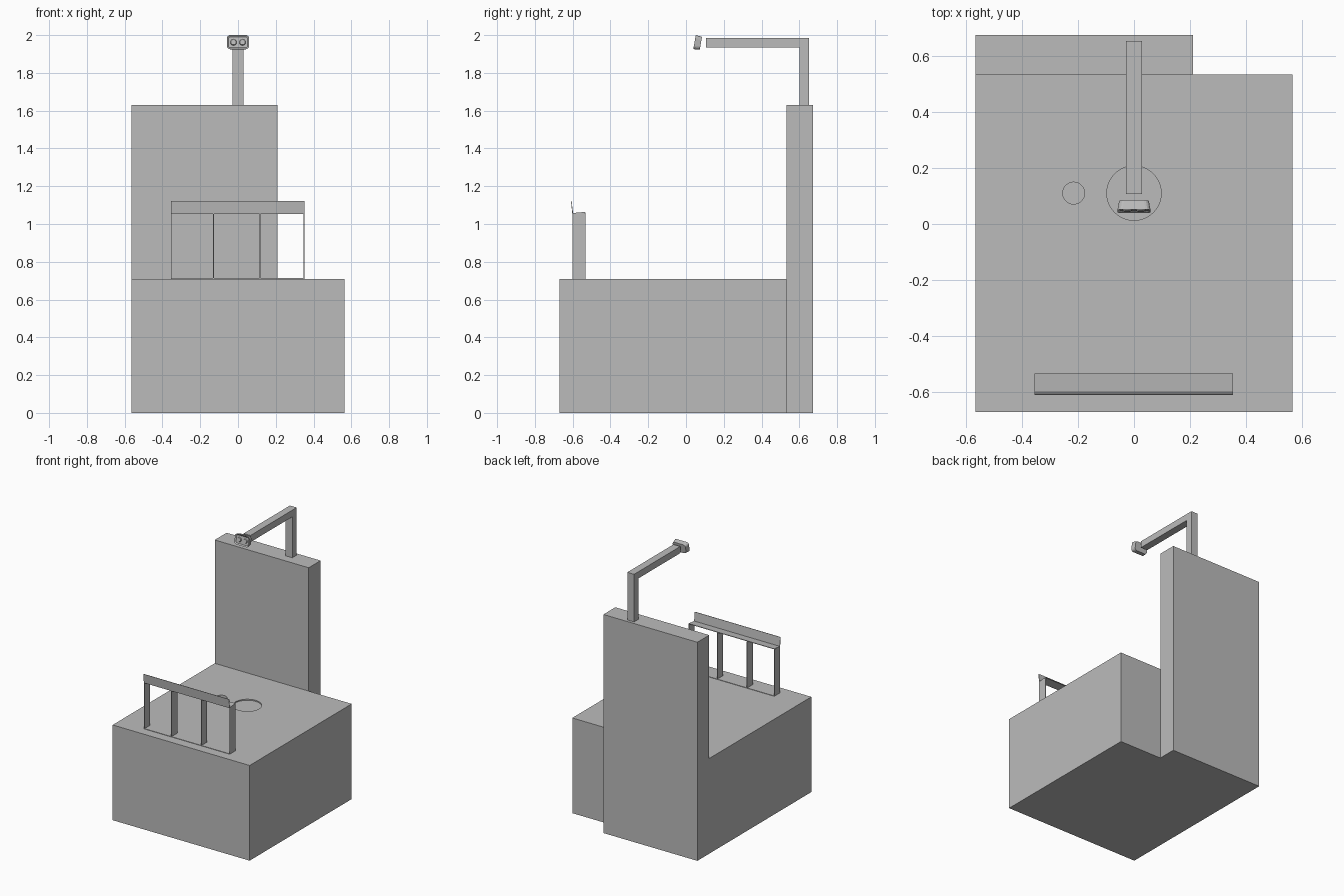
import bpy, bmesh, math
from mathutils import Matrix, Vector

old = bpy.data.objects.get("Cube")
if old:
    bpy.data.objects.remove(old)

grey = bpy.data.materials.new("plain_grey")
grey.use_nodes = True
grey.diffuse_color = (0.5, 0.5, 0.5, 1)
grey.node_tree.nodes["Principled BSDF"].inputs["Base Color"].default_value = (0.5, 0.5, 0.5, 1)


def finish(name, bm):
    bmesh.ops.recalc_face_normals(bm, faces=bm.faces)
    mesh = bpy.data.meshes.new(name)
    bm.to_mesh(mesh)
    bm.free()
    mesh.materials.append(grey)
    obj = bpy.data.objects.new(name, mesh)
    bpy.context.collection.objects.link(obj)
    return obj


def box(name, x, y, z):
    bm = bmesh.new()
    bmesh.ops.create_cube(bm, size=1)
    for v in bm.verts:
        v.co = [(lo + hi) / 2 + c * (hi - lo) for c, (lo, hi) in zip(v.co, (x, y, z))]
    return finish(name, bm)


def extrude_x(name, profile, x0, x1):
    """Extrude a (y, z) outline along x."""
    bm = bmesh.new()
    face = bm.faces.new([bm.verts.new((x0, y, z)) for y, z in profile])
    res = bmesh.ops.extrude_face_region(bm, geom=[face])
    verts = [g for g in res["geom"] if isinstance(g, bmesh.types.BMVert)]
    bmesh.ops.translate(bm, verts=verts, vec=(x1 - x0, 0, 0))
    return finish(name, bm)


# Main blocks
deck_z = 0.71
base = box("base_block", (-0.565, 0.565), (-0.67, 0.533), (0, deck_z))
box("back_panel", (-0.565, 0.21), (0.533, 0.673), (0, 1.63))

# Shallow round recesses in the deck
for x, radius, depth in ((0, 0.097, 0.008), (-0.215, 0.039, 0.02)):
    bm = bmesh.new()
    bmesh.ops.create_cone(bm, cap_ends=True, segments=48, radius1=radius, radius2=radius,
                          depth=2 * depth, matrix=Matrix.Translation((x, 0.11, deck_z)))
    cutter = finish("recess_cutter", bm)
    cutter.hide_render = True
    mod = base.modifiers.new("recess", "BOOLEAN")
    mod.operation, mod.solver, mod.object = "DIFFERENCE", "EXACT", cutter
    bpy.context.view_layer.objects.active = base
    bpy.ops.object.modifier_apply(modifier=mod.name)
    bpy.data.objects.remove(cutter)

# Overhead arm: upright and boom in one bent bar
extrude_x("overhead_arm", [(0.652, 1.63), (0.652, 1.985), (0.107, 1.985),
                           (0.107, 1.935), (0.6, 1.935), (0.6, 1.63)], -0.028, 0.028)

# Front rail: thin sheet posts, floor strip and a shelf with an upright lip
for name, x in (("right_end", -0.353), ("right_inner", -0.13),
                ("left_inner", 0.117), ("left_end", 0.35)):
    box("rail_post_" + name, (x - 0.002, x + 0.002), (-0.6, -0.533), (deck_z, 1.058))
box("rail_floor_strip", (-0.355, 0.352), (-0.6, -0.533), (deck_z, deck_z + 0.003))
extrude_x("rail_shelf", [(-0.609, 1.123), (-0.606, 1.123), (-0.598, 1.058),
                         (-0.533, 1.064), (-0.533, 1.06), (-0.602, 1.054)], -0.355, 0.352)

# Sensor head: rounded block, narrower at the back, tilted slightly upward
tilt = Matrix.Translation((0, 0.062, 1.96)) @ Matrix.Rotation(math.radians(-10), 4, "X")
bm = bmesh.new()
bmesh.ops.create_cube(bm, size=1, matrix=Matrix.Diagonal((0.118, 0.034, 0.076, 1)))
for v in bm.verts:
    if v.co.y > 0:
        v.co.x *= 0.9
        v.co.z *= 0.9
upright = [e for e in bm.edges if abs((e.verts[0].co - e.verts[1].co).y) > 0.03]
bmesh.ops.bevel(bm, geom=upright, offset=0.018, segments=4, profile=0.5, affect="EDGES")
front = min(bm.faces, key=lambda f: f.calc_center_median().y)
bmesh.ops.inset_region(bm, faces=[front], thickness=0.009, depth=0)
bmesh.ops.translate(bm, verts=front.verts, vec=(0, 0.007, 0))
bm.transform(tilt)
finish("sensor_head", bm)

# Twin lenses on the sensor face
for side, x in (("right", -0.024), ("left", 0.024)):
    bm = bmesh.new()
    place = tilt @ Matrix.Translation((x, -0.012, 0)) @ Matrix.Rotation(math.pi / 2, 4, "X")
    bmesh.ops.create_cone(bm, cap_ends=True, segments=20, radius1=0.018, radius2=0.014,
                          depth=0.01, matrix=place)
    finish("sensor_lens_" + side, bm)
